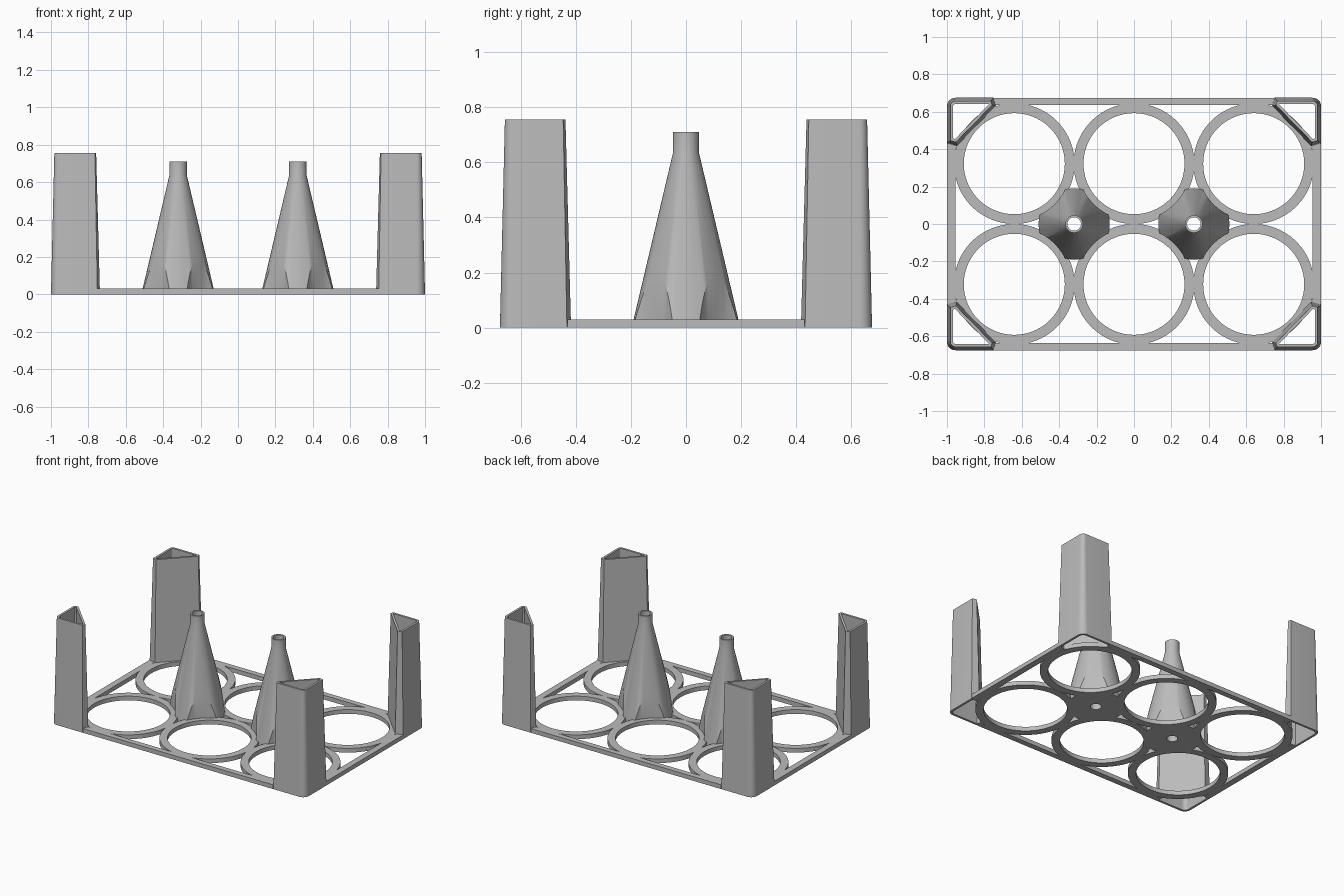
import bpy, bmesh, math
from mathutils import Vector

cube = bpy.data.objects.get("Cube")
if cube:
    bpy.data.objects.remove(cube, do_unlink=True)

grey = bpy.data.materials.new("plain grey")
grey.use_nodes = True
grey.diffuse_color = (0.5, 0.5, 0.5, 1)
grey.node_tree.nodes["Principled BSDF"].inputs["Base Color"].default_value = grey.diffuse_color

PITCH, ROW = 0.64, 0.3225
DECK = 0.03


def finish(name, bm, smooth=True):
    """Turn a bmesh into a named, shaded object."""
    bmesh.ops.recalc_face_normals(bm, faces=bm.faces)
    mesh = bpy.data.meshes.new(name)
    bm.to_mesh(mesh)
    bm.free()
    mesh.materials.append(grey)
    ob = bpy.data.objects.new(name, mesh)
    bpy.context.collection.objects.link(ob)
    if smooth:
        shade(ob)
    return ob


def shade(ob):
    bpy.ops.object.select_all(action="DESELECT")
    ob.select_set(True)
    bpy.context.view_layer.objects.active = ob
    bpy.ops.object.shade_smooth_by_angle(angle=math.radians(30))


def bridge(bm, loops):
    """Skin a closed sequence of equal loops of points."""
    rows = [[bm.verts.new(p) for p in loop] for loop in loops]
    n = len(rows[0])
    for a, b in zip(rows, rows[1:] + rows[:1]):
        for i in range(n):
            j = (i + 1) % n
            bm.faces.new((a[i], a[j], b[j], b[i]))


def lathe(name, profile, cx, cy, sides=96, smooth=True):
    bm = bmesh.new()
    turn = [math.tau * i / sides for i in range(sides)]
    bridge(bm, [[(cx + r * math.cos(t), cy + r * math.sin(t), z) for t in turn] for r, z in profile])
    return finish(name, bm, smooth)


def inset(points, d):
    """Mitred inward offset of a counter-clockwise outline."""
    out = []
    for i, p in enumerate(points):
        e1 = (p - points[i - 1]).normalized()
        e2 = (points[(i + 1) % len(points)] - p).normalized()
        n1, n2 = Vector((-e1.y, e1.x)), Vector((-e2.y, e2.x))
        out.append(p + (n1 + n2) * d / (1 + n1.dot(n2)))
    return out


# Six cup rings
for col in (-1, 0, 1):
    for row in (-1, 1):
        lathe("cup_ring", [(0.27, 0), (0.3225, 0), (0.3225, DECK), (0.27, DECK)],
              col * PITCH, row * ROW)

# Border bars between the corner posts
for s in (-1, 1):
    for name, centre, size in (("long_bar", (0, s * 0.655), (1.5, 0.04)),
                               ("short_bar", (s * 0.9775, 0), (0.045, 0.86))):
        bm = bmesh.new()
        bmesh.ops.create_cube(bm, size=1)
        bmesh.ops.scale(bm, vec=(*size, DECK), verts=bm.verts)
        bmesh.ops.translate(bm, vec=(*centre, DECK / 2), verts=bm.verts)
        finish(name, bm, False)

# Hollow, tapered corner posts with a rounded outer edge
R, H = 0.045, 0.755
outline = [Vector((0.947, 0.417)), Vector((1, 0.432))]
for k in range(9):
    a = math.pi / 2 * k / 8
    outline.append(Vector((1 - R + R * math.cos(a), 0.675 - R + R * math.sin(a))))
outline += [Vector((0.752, 0.675)), Vector((0.738, 0.631))]
layers = [(0, 0), (0.018, H), (0.033, H), (0.016, 0)]
for sx in (-1, 1):
    for sy in (-1, 1):
        bm = bmesh.new()
        bridge(bm, [[(sx * p.x, sy * p.y, z) for p in inset(outline, d)] for d, z in layers])
        finish("corner_post", bm)

# Bored cones, scalloped where the cups sit
cone_profile = [(0.036, 0), (0.19, 0), (0.19, DECK), (0.047, 0.635), (0.047, 0.71), (0.036, 0.71)]
for side in (-1, 1):
    cx = side * PITCH / 2
    cone = lathe("centre_cone", cone_profile, cx, 0, 64, False)
    bm = bmesh.new()
    for dx in (-1, 1):
        for dy in (-1, 1):
            made = bmesh.ops.create_cone(bm, cap_ends=True, segments=96,
                                         radius1=0.305, radius2=0.305, depth=2)
            bmesh.ops.translate(bm, vec=(cx + dx * PITCH / 2, dy * ROW, 0), verts=made["verts"])
    cutter = finish("cup_cutter", bm, False)
    cutter.hide_render = True
    mod = cone.modifiers.new("scallops", "BOOLEAN")
    mod.operation, mod.solver, mod.object = "DIFFERENCE", "EXACT", cutter
    bpy.context.view_layer.objects.active = cone
    bpy.ops.object.modifier_apply(modifier=mod.name)
    bpy.data.objects.remove(cutter, do_unlink=True)
    shade(cone)
